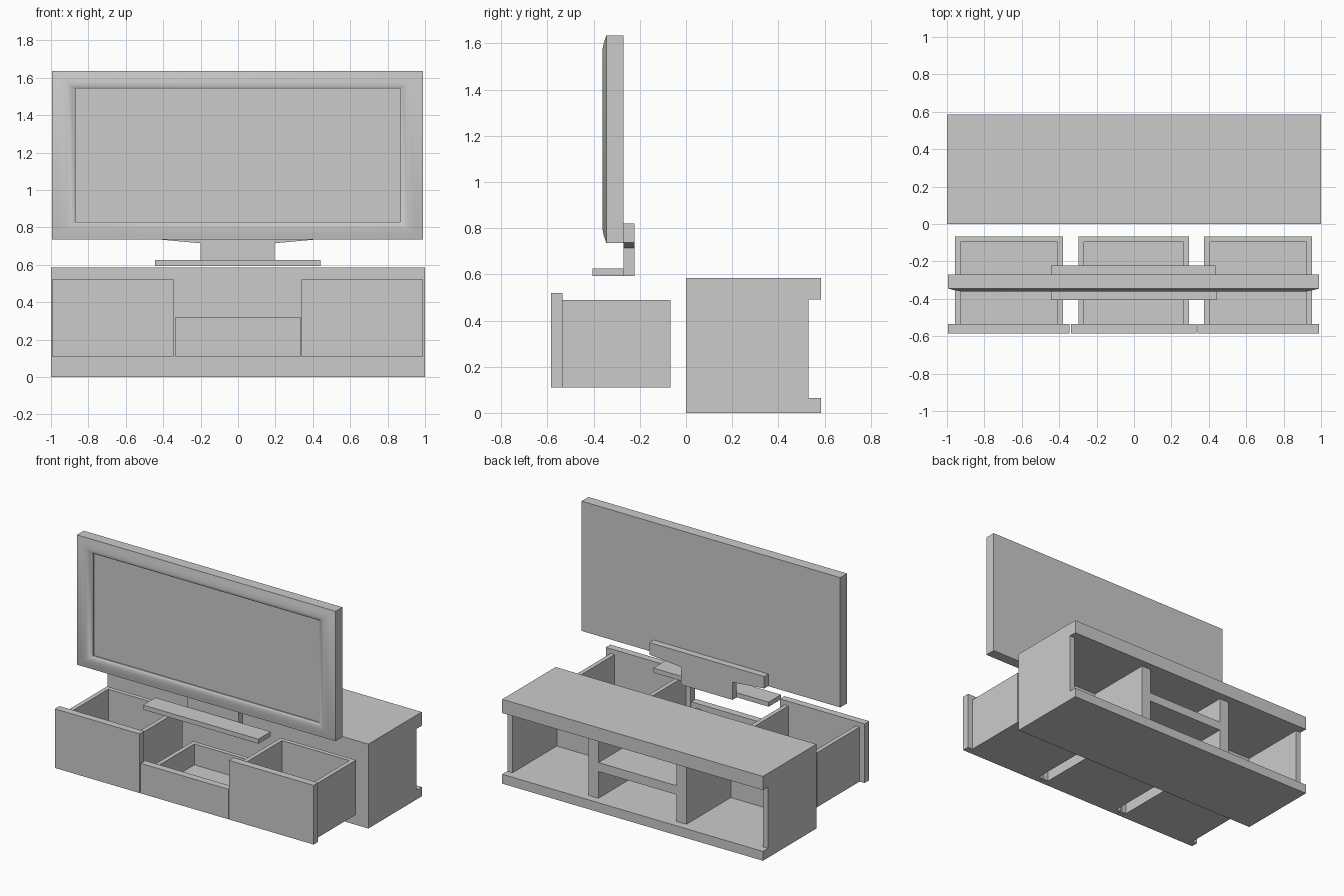
import bpy, bmesh, math

if "Cube" in bpy.data.objects:
    bpy.data.objects.remove(bpy.data.objects["Cube"])


def finish(name, bm):
    bmesh.ops.recalc_face_normals(bm, faces=bm.faces[:])
    me = bpy.data.meshes.new(name)
    bm.to_mesh(me)
    bm.free()
    ob = bpy.data.objects.new(name, me)
    bpy.context.collection.objects.link(ob)
    return ob


def union_boxes(name, boxes):
    """One clean skin around boxes given as (x0, x1, y0, y1, z0, z1)."""
    cuts = [sorted({b[2 * a + k] for b in boxes for k in (0, 1)}) for a in range(3)]
    n = [len(c) - 1 for c in cuts]

    def filled(c):
        if any(c[a] < 0 or c[a] >= n[a] for a in range(3)):
            return False
        m = [(cuts[a][c[a]] + cuts[a][c[a] + 1]) / 2 for a in range(3)]
        return any(all(b[2 * a] < m[a] < b[2 * a + 1] for a in range(3)) for b in boxes)

    bm = bmesh.new()
    verts = {}

    def vert(key):
        if key not in verts:
            verts[key] = bm.verts.new([cuts[a][key[a]] for a in range(3)])
        return verts[key]

    for c in [(i, j, k) for i in range(n[0]) for j in range(n[1]) for k in range(n[2])]:
        if not filled(c):
            continue
        for a in range(3):
            for side in (0, 1):
                nb = list(c)
                nb[a] += 2 * side - 1
                if filled(nb):
                    continue
                u, w = (a + 1) % 3, (a + 2) % 3
                loop = []
                for du, dw in ((0, 0), (1, 0), (1, 1), (0, 1)):
                    key = list(c)
                    key[a] += side
                    key[u] += du
                    key[w] += dw
                    loop.append(vert(tuple(key)))
                bm.faces.new(loop if side else loop[::-1])
    bmesh.ops.dissolve_limit(bm, angle_limit=0.01, verts=bm.verts[:], edges=bm.edges[:])
    return finish(name, bm)


# Cabinet: closed panel at y = 0, compartments open towards +y
D = 0.53
boxes = [(-1, 1, 0, 0.585, 0, 0.065), (-1, 1, 0, 0.585, 0.49, 0.585),
         (-1, 1, 0, 0.045, 0.065, 0.49),
         (-0.30, 0.30, 0.045, D, 0.25, 0.312)]
for x0, x1 in ((0.96, 1.0), (0.30, 0.375)):
    boxes += [(x0, x1, 0.045, D, 0.065, 0.49), (-x1, -x0, 0.045, D, 0.065, 0.49)]
union_boxes("cabinet", boxes)


# Drawers: open tray with a thicker, larger front panel
def drawer(name, fx0, fx1, bx0, bx1, front_top, body_top):
    t, z, yf, yb = 0.03, 0.11, -0.535, -0.067
    union_boxes(name, [
        (fx0, fx1, -0.585, yf, z, front_top),
        (bx0, bx1, yf, yb, z, z + 0.03),
        (bx0, bx0 + t, yf, yb, z, body_top),
        (bx1 - t, bx1, yf, yb, z, body_top),
        (bx0, bx1, yb - t, yb, z, body_top)])


drawer("left_drawer", -0.995, -0.345, -0.957, -0.38, 0.52, 0.488)
drawer("middle_drawer", -0.337, 0.335, -0.297, 0.295, 0.318, 0.285)
drawer("right_drawer", 0.34, 0.99, 0.375, 0.952, 0.52, 0.488)

# Television: nested rectangular loops of the bezel section (inset fraction, y)
section = [(0, -0.27), (0, -0.345), (0.3, -0.355), (0.65, -0.362),
           (0.85, -0.357), (1, -0.347), (1, -0.338)]
bm = bmesh.new()
rings = []
for f, y in section:
    hx, hz = 0.992 - 0.125 * f, 0.45 - 0.095 * f
    rings.append([bm.verts.new((sx * hx - 0.002, y, 1.185 + sz * hz))
                  for sx, sz in ((-1, -1), (1, -1), (1, 1), (-1, 1))])
for r, s in zip(rings, rings[1:]):
    for i in range(4):
        j = (i + 1) % 4
        bm.faces.new((r[i], r[j], s[j], s[i]))
bm.faces.new(rings[0])
bm.faces.new(rings[-1])
tv = finish("television", bm)
bpy.context.view_layer.objects.active = tv
tv.select_set(True)
bpy.ops.object.shade_smooth_by_angle(angle=math.radians(35))

# Stand: foot plate and T-shaped rear bracket
union_boxes("stand_foot", [(-0.445, 0.44, -0.405, -0.27, 0.593, 0.625)])
half = [(0.44, 0.82), (0.44, 0.737), (0.197, 0.715), (0.197, 0.593)]
outline = half + [(-x, z) for x, z in half[::-1]]
bm = bmesh.new()
face = bm.faces.new([bm.verts.new((x - 0.003, -0.27, z)) for x, z in outline])
ext = bmesh.ops.extrude_face_region(bm, geom=[face])
moved = [v for v in ext["geom"] if isinstance(v, bmesh.types.BMVert)]
bmesh.ops.translate(bm, verts=moved, vec=(0, 0.047, 0))
finish("stand_bracket", bm)
